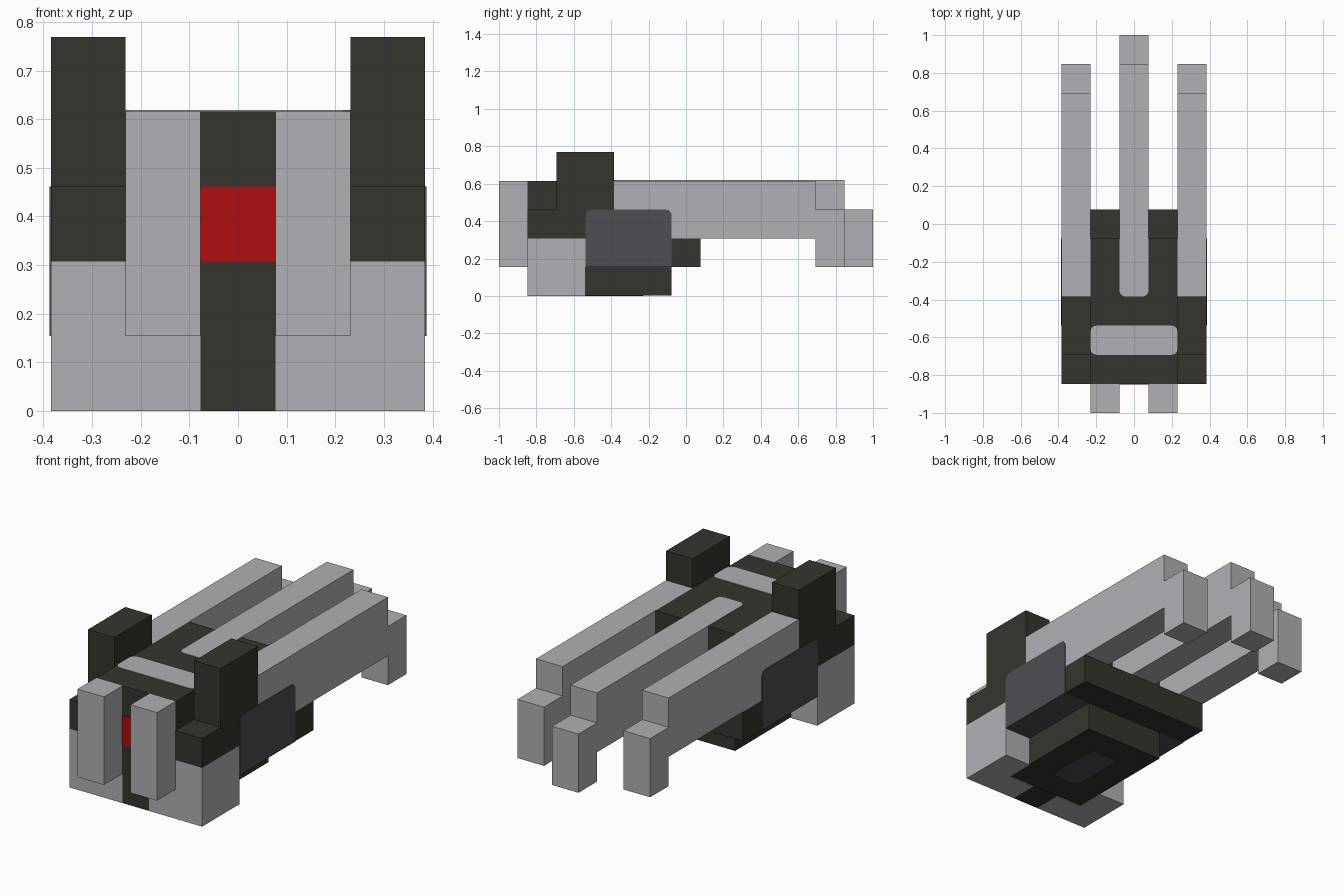
import bpy, bmesh

cube = bpy.data.objects.get("Cube")
if cube:
    bpy.data.objects.remove(cube, do_unlink=True)

U = 2 / 13      # one block
LIFT = 0.02     # tiny raise (in blocks) for inlaid panels


def material(name, rgb):
    m = bpy.data.materials.new(name)
    m.use_nodes = True
    m.diffuse_color = (*rgb, 1)
    m.node_tree.nodes["Principled BSDF"].inputs["Base Color"].default_value = (*rgb, 1)
    return m


LIGHT = material("light_grey", (0.44, 0.435, 0.46))
DARK = material("dark_olive", (0.036, 0.034, 0.026))
GREY = material("slate_grey", (0.077, 0.075, 0.085))
RED = material("red", (0.42, 0.004, 0.0045))


def prism(name, mat, x, profile, soften=None, radius=0.2):
    """Extrude a (y, z) profile across x; units are blocks, y counted from the front tip.
    soften(a, b) picks the edges whose corners are rounded."""
    bm = bmesh.new()
    verts = [bm.verts.new((x[0], y - 6.5, z)) for y, z in profile]
    face = bm.faces.new(verts)
    ext = bmesh.ops.extrude_face_region(bm, geom=[face])
    bmesh.ops.translate(bm, vec=(x[1] - x[0], 0, 0),
                        verts=[g for g in ext["geom"] if isinstance(g, bmesh.types.BMVert)])
    if soften:
        edges = [e for e in bm.edges if soften(e.verts[0].co, e.verts[1].co)]
        bmesh.ops.bevel(bm, geom=edges, offset=radius, segments=3,
                        profile=0.5, affect='EDGES')
    bmesh.ops.recalc_face_normals(bm, faces=bm.faces)
    bmesh.ops.scale(bm, vec=(U, U, U), verts=bm.verts)
    me = bpy.data.meshes.new(name)
    bm.to_mesh(me)
    bm.free()
    me.materials.append(mat)
    ob = bpy.data.objects.new(name, me)
    bpy.context.collection.objects.link(ob)
    return ob


def box(name, mat, x, y, z, **kw):
    return prism(name, mat, x, [(y[0], z[0]), (y[1], z[0]), (y[1], z[1]), (y[0], z[1])], **kw)


def pair(make, name, mat, x, *args, **kw):
    make("left_" + name, mat, x, *args, **kw)
    make("right_" + name, mat, (-x[1], -x[0]), *args, **kw)


def upright(a, b):
    return abs(a.z - b.z) > 0.01 and abs(a.x - b.x) < 0.01 and abs(a.y - b.y) < 0.01


def arm_profile(start, end, top=4):
    """Long beam with a drooping tip."""
    return [(start, 2), (end - 1, 2), (end - 1, 1), (end, 1), (end, 3),
            (end - 1, 3), (end - 1, top), (start, top)]


# Central hull
box("hull", DARK, (-1.5, 1.5), (2, 6), (LIFT, 4))
box("nose_column", DARK, (-0.5, 0.5), (1, 2), (0, 4))
pair(box, "nose_side", DARK, (0.5, 1.5), (1, 2), (2, 4))
box("rear_crossbar", DARK, (-2.5, 2.5), (6, 7), (1, 2))

# Inlaid panels
box("nose_light", RED, (-0.5, 0.5), (1 - LIFT, 1.02), (2, 3))
box("roof_stripe", LIGHT, (-1.5, 1.5), (2, 3), (3.98, 4 + LIFT), soften=upright)
box("belly_hatch", GREY, (-0.5, 0.5), (3, 5), (0, 0.04), soften=upright)

# Front lower blocks and prongs
pair(box, "front_block", LIGHT, (0.5, 1.5), (1, 2), (0, 2))
pair(box, "outer_front_block", LIGHT, (1.5, 2.5), (1, 3), (0, 2))
pair(box, "front_prong", LIGHT, (0.5, 1.5), (0, 1), (1, 4))

# Shoulder towers with a step at the front
pair(prism, "shoulder_tower", DARK, (1.5, 2.5),
     [(1, 2), (4, 2), (4, 5), (2, 5), (2, 3), (1, 3)])

# Side pods with rounded upper corners
pair(box, "side_pod", GREY, (1.5, 2.5 + LIFT), (3, 6), (1, 3),
     soften=lambda a, b: abs(a.x - b.x) > 0.5 and a.z > 2.9 and b.z > 2.9)

# Rear arms
pair(prism, "outer_arm", LIGHT, (1.5, 2.5), arm_profile(4, 12))
prism("centre_arm", LIGHT, (-0.5, 0.5), arm_profile(4, 13, 4 + LIFT),
      soften=lambda a, b: upright(a, b) and a.y < -2.4)
